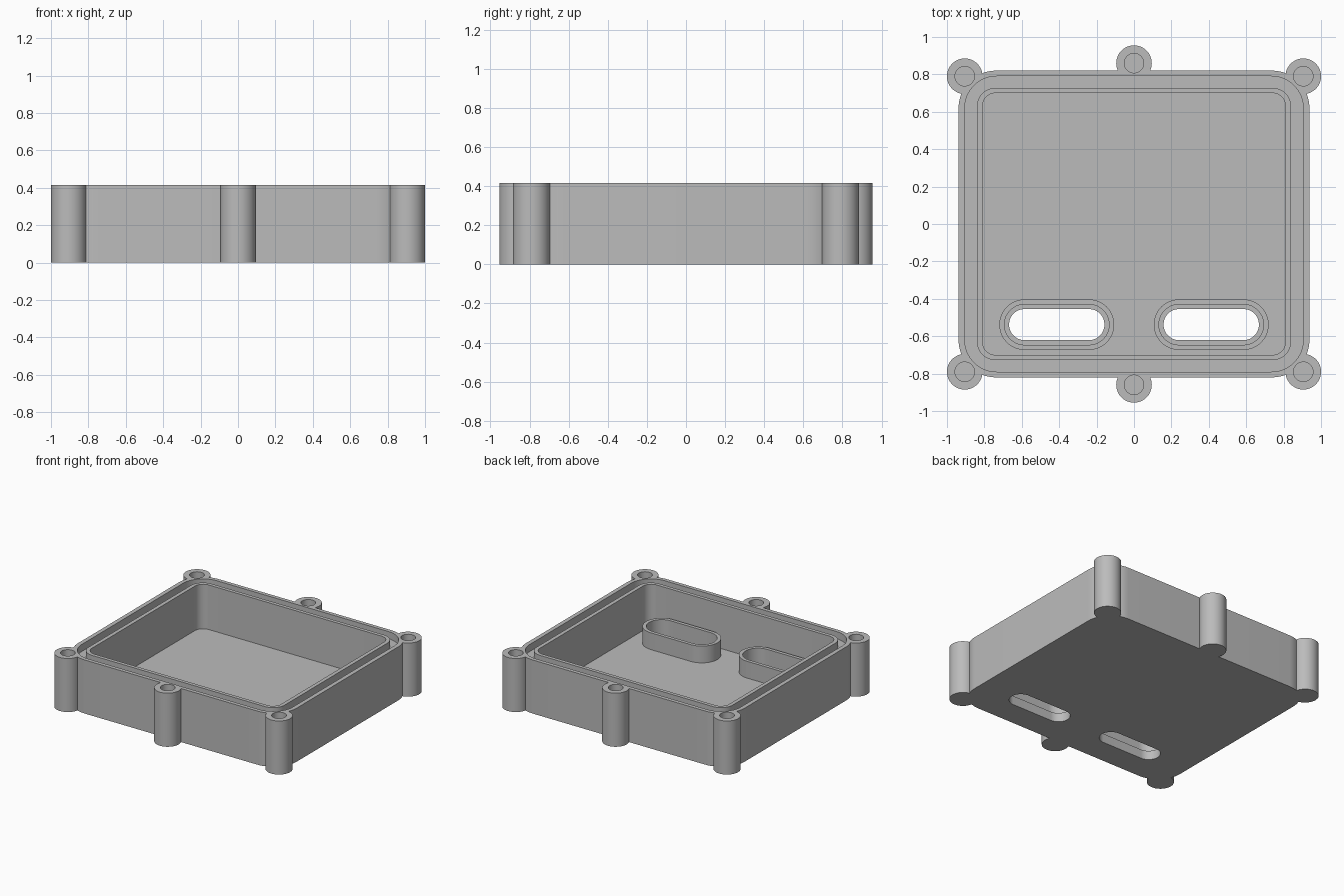
import bpy
import bmesh
from math import cos, sin, pi, radians

cube = bpy.data.objects.get("Cube")
if cube:
    bpy.data.objects.remove(cube, do_unlink=True)

HEIGHT = 0.415
FLOOR = 0.07
GROOVE_Z = 0.36
OVER = 0.6      # cutters reach past the rim

grey = bpy.data.materials.new("enclosure_grey")
grey.use_nodes = True
colour = (0.5, 0.5, 0.5, 1)
grey.diffuse_color = colour
grey.node_tree.nodes["Principled BSDF"].inputs["Base Color"].default_value = colour


def prism(name, half_x, half_y, radius, z0, z1, centre=(0, 0), steps=16):
    """Upright solid with a rounded rectangle outline."""
    bm = bmesh.new()
    ring = []
    for corner, (sx, sy) in enumerate([(1, 1), (-1, 1), (-1, -1), (1, -1)]):
        for i in range(steps + 1):
            a = (corner + i / steps) * pi / 2
            x = centre[0] + sx * (half_x - radius) + radius * cos(a)
            y = centre[1] + sy * (half_y - radius) + radius * sin(a)
            ring.append(bm.verts.new((x, y, z0)))
    base = bm.faces.new(ring)
    top = bmesh.ops.extrude_face_region(bm, geom=[base])["geom"]
    for v in top:
        if isinstance(v, bmesh.types.BMVert):
            v.co.z = z1
    bmesh.ops.remove_doubles(bm, verts=bm.verts, dist=0.0001)
    bmesh.ops.recalc_face_normals(bm, faces=bm.faces)
    mesh = bpy.data.meshes.new(name)
    bm.to_mesh(mesh)
    bm.free()
    mesh.materials.append(grey)
    obj = bpy.data.objects.new(name, mesh)
    bpy.context.collection.objects.link(obj)
    return obj


def combine(target, tool, operation):
    """Apply one boolean and discard the tool."""
    mod = target.modifiers.new(operation.lower(), "BOOLEAN")
    mod.operation = operation
    mod.solver = "EXACT"
    mod.object = tool
    bpy.context.view_layer.objects.active = target
    bpy.ops.object.modifier_apply(modifier=mod.name)
    bpy.data.objects.remove(tool, do_unlink=True)


# Outer shell with six screw bosses
case = prism("enclosure_base", 0.938, 0.82, 0.2, 0, HEIGHT)
bosses = [(sx * 0.905, sy * 0.79) for sx in (-1, 1) for sy in (-1, 1)]
bosses += [(0, sy * 0.86) for sy in (-1, 1)]
for c in bosses:
    combine(case, prism("boss", 0.095, 0.095, 0.095, 0, HEIGHT, c), "UNION")

# Seal groove: recess the rim, then add the inner lip back
combine(case, prism("recess", 0.905, 0.79, 0.17, GROOVE_Z, OVER), "DIFFERENCE")
combine(case, prism("lip", 0.84, 0.728, 0.1, 0.2, HEIGHT), "UNION")

# Main cavity
combine(case, prism("cavity", 0.81, 0.7, 0.07, FLOOR, OVER), "DIFFERENCE")

# Blind screw holes
for c in bosses:
    combine(case, prism("hole", 0.052, 0.052, 0.052, 0.1, OVER, c), "DIFFERENCE")

# Collared cable slots through the floor
for side in (-1, 1):
    c = (side * 0.413, -0.538)
    combine(case, prism("collar", 0.307, 0.135, 0.135, 0.03, 0.2, c), "UNION")
    combine(case, prism("bore", 0.28, 0.108, 0.108, FLOOR, OVER, c), "DIFFERENCE")
    combine(case, prism("slot", 0.255, 0.083, 0.083, -0.1, OVER, c), "DIFFERENCE")

# Smooth round walls, crisp edges
bpy.ops.object.select_all(action="DESELECT")
case.select_set(True)
bpy.context.view_layer.objects.active = case
bpy.ops.object.shade_smooth_by_angle(angle=radians(30))
